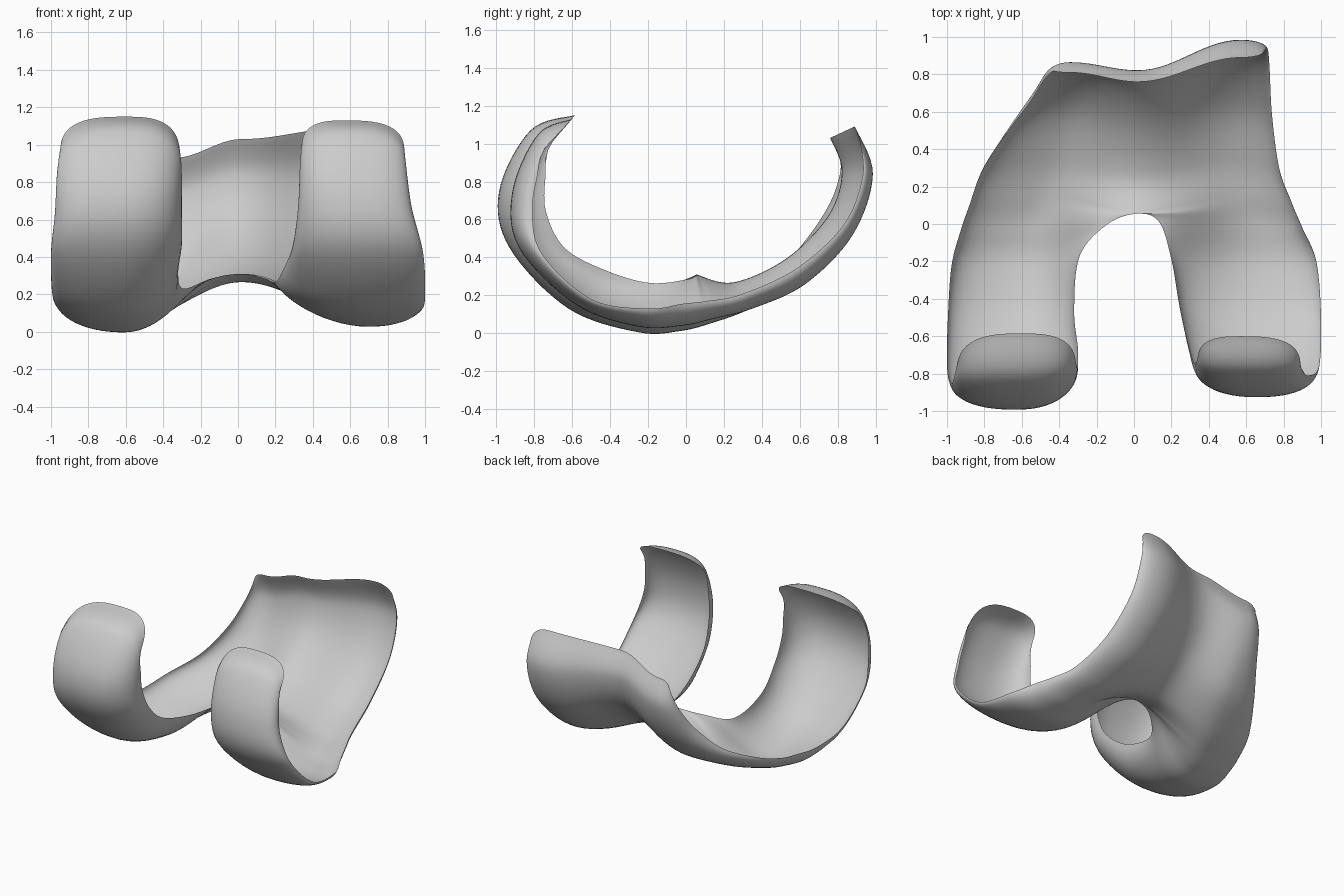
import bpy, bmesh, math
from mathutils import Vector

cube = bpy.data.objects.get("Cube")
if cube:
    bpy.data.objects.remove(cube)

STEPS, HALF, APEX = 8, 14, 7      # rows per key, columns per half arch, key where the arms join

# Guide points from arm tip, under the base, up to the curled top lip
right_edge = [(-.95, -.82, .95), (-.97, -.85, .78), (-.98, -.84, .62), (-1, -.76, .42),
              (-.995, -.5, .22), (-.975, -.22, .17), (-.925, -.03, .17), (-.88, .1, .18),
              (-.81, .29, .24), (-.67, .5, .35), (-.55, .66, .53), (-.48, .77, .71), (-.43, .82, .87)]
right_crest = [(-.6, -.585, 1.15), (-.62, -.82, 1.07), (-.63, -.985, .75), (-.64, -.93, .45),
               (-.64, -.62, .13), (-.62, -.25, .005), (-.59, -.03, .012), (-.53, .14, .055),
               (-.46, .34, .13), (-.38, .6, .28), (-.34, .78, .5), (-.34, .865, .75), (-.34, .81, .93)]
right_inner = [(-.31, -.78, .92), (-.3, -.77, .82), (-.3, -.75, .65), (-.3, -.66, .47),
               (-.32, -.46, .31), (-.29, -.17, .23), (-.14, 0, .285)]
left_edge = [(.89, -.77, .95), (.9, -.78, .85), (.93, -.81, .65), (.99, -.76, .42),
             (1, -.5, .18), (.975, -.2, .13), (.9, -.02, .155), (.845, .11, .17),
             (.778, .29, .205), (.738, .58, .34), (.725, .83, .57), (.715, .93, .82), (.69, .92, 1)]
left_crest = [(.57, -.6, 1.13), (.6, -.78, 1.05), (.64, -.915, .75), (.68, -.88, .45),
              (.7, -.58, .15), (.71, -.25, .035), (.68, -.02, .04), (.63, .14, .075),
              (.57, .35, .13), (.55, .63, .26), (.56, .88, .52), (.57, .985, .84), (.57, .89, 1.09)]
left_inner = [(.34, -.74, .97), (.33, -.74, .85), (.32, -.74, .65), (.29, -.64, .45),
              (.24, -.42, .33), (.2, -.19, .265), (.135, .01, .285)]
groove = [(.02, .055, .31), (.02, .25, .268), (.02, .53, .395), (.02, .75, .62),
          (.02, .822, .85), (.02, .76, 1.03)]


def spline(points, s):
    """Smooth curve through the points at parameter s."""
    k = min(int(s), len(points) - 2)
    t = s - k
    a, b, c, d = (Vector(points[max(0, min(len(points) - 1, k + n))]) for n in (-1, 0, 1, 2))
    return b + (c - a) * t / 2 + (a * 2 - b * 5 + c * 4 - d) * t ** 2 / 2 + (b * 3 - a - c * 3 + d) * t ** 3 / 2


def smooth(x):
    x = max(0, min(1, x))
    return x * x * (3 - 2 * x)


def section(edge, crest, inner, s, j):
    """Point on an arched cross-section running from outer edge to inner edge."""
    t = abs(j - HALF) / HALF
    angle = t * math.pi / 2
    power = .7 + .27 * smooth(s / 4)
    across, drop = math.sin(angle) ** power, 1 - max(0, math.cos(angle)) ** power
    end = edge
    if j > HALF:
        end = inner
        join = smooth((s - APEX + 3) / 3)
        across += (t - across) * join
        drop += ((1 - math.cos(math.pi * t)) / 2 - drop) * join
    d = end - crest
    return crest + Vector((d.x * across, d.y * drop, d.z * drop))


bm = bmesh.new()
rows = (len(right_edge) - 1) * STEPS + 1


def add_half(edge, crest, inner, other, flip):
    """One arm with its half of the front plate, as a thin curled sheet."""
    rim = inner + [groove[0], other[-1]]
    grid = []
    for i in range(rows):
        s = i / STEPS
        end = spline(groove, s - APEX) if s >= APEX else spline(rim, s)
        grid.append([bm.verts.new(section(spline(edge, s), spline(crest, s), end, s, j))
                     for j in range(2 * HALF + 1)])
    for a, b in zip(grid, grid[1:]):
        for j in range(2 * HALF):
            quad = [a[j], b[j], b[j + 1], a[j + 1]]
            bm.faces.new(quad[::-1] if flip else quad)


add_half(right_edge, right_crest, right_inner, left_inner, False)
add_half(left_edge, left_crest, left_inner, right_inner, True)

# Weld the halves along the groove
bmesh.ops.remove_doubles(bm, verts=bm.verts, dist=.0002)

mesh = bpy.data.meshes.new("joint_shell")
bm.to_mesh(mesh)
bm.free()
shell = bpy.data.objects.new("joint_shell", mesh)
bpy.context.collection.objects.link(shell)

grey = bpy.data.materials.new("plain grey")
grey.use_nodes = True
grey.diffuse_color = (.6, .6, .6, 1)
grey.node_tree.nodes["Principled BSDF"].inputs["Base Color"].default_value = (.6, .6, .6, 1)
mesh.materials.append(grey)

bpy.ops.object.select_all(action="DESELECT")
shell.select_set(True)
bpy.context.view_layer.objects.active = shell
bpy.ops.object.shade_smooth_by_angle(angle=math.radians(60))
